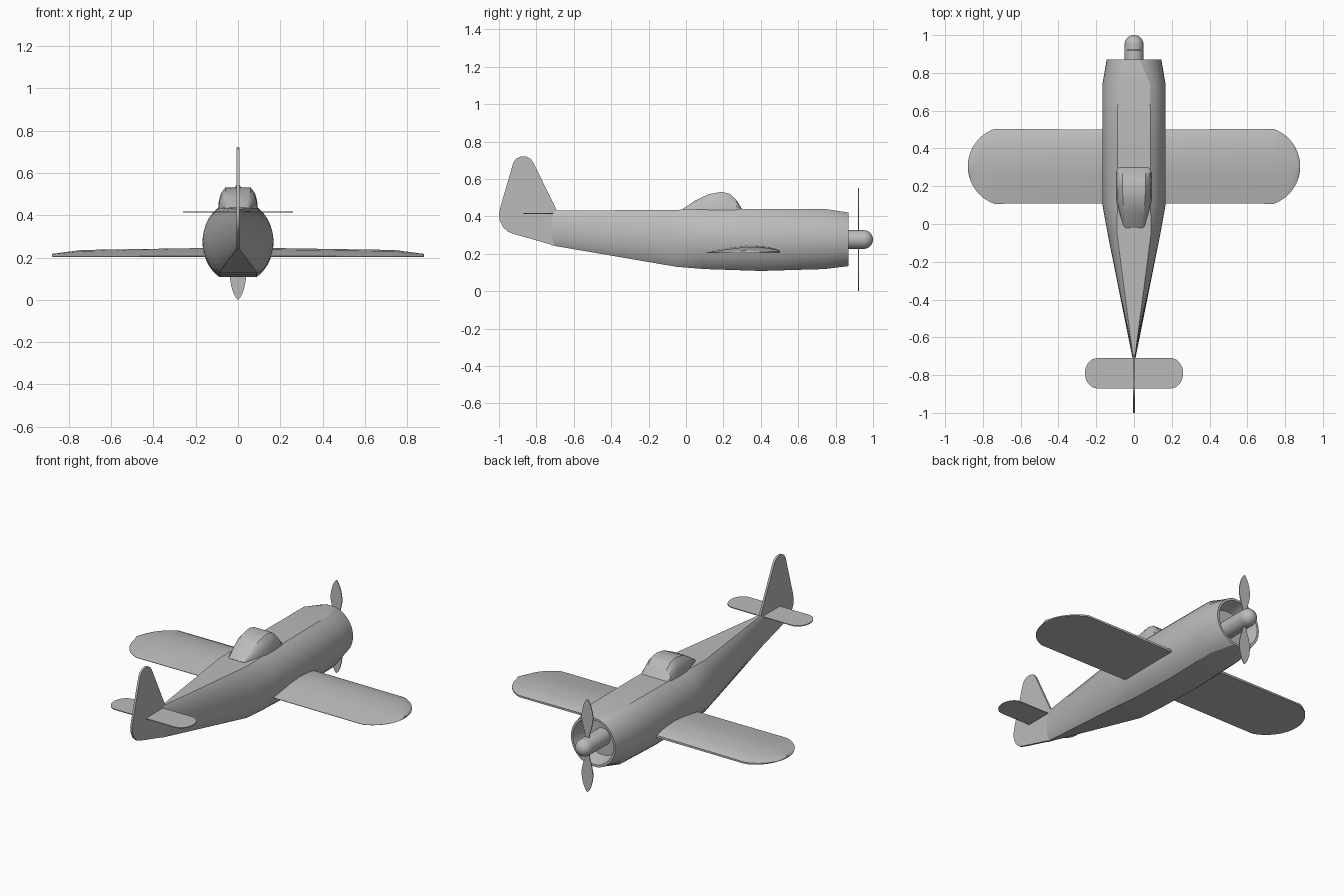
import bpy, bmesh
from math import sin, cos, pi, acos, sqrt, radians
from mathutils import Vector

cube = bpy.data.objects.get("Cube")
if cube:
    bpy.data.objects.remove(cube, do_unlink=True)

GREY = (0.5, 0.5, 0.5, 1)
paint = bpy.data.materials.new("plain grey")
paint.use_nodes = True
paint.diffuse_color = GREY
paint.node_tree.nodes["Principled BSDF"].inputs["Base Color"].default_value = GREY


def loft(name, sections, angle=30):
    """Skin a list of equal-length closed cross-sections and cap both ends."""
    bm = bmesh.new()
    rings = [[bm.verts.new(p) for p in s] for s in sections]
    n = len(rings[0])
    for a, b in zip(rings, rings[1:]):
        for i in range(n):
            j = (i + 1) % n
            bm.faces.new((a[i], a[j], b[j], b[i]))
    bm.faces.new(rings[0])
    bm.faces.new(rings[-1])
    bmesh.ops.remove_doubles(bm, verts=bm.verts, dist=0.0001)
    bmesh.ops.recalc_face_normals(bm, faces=bm.faces)
    mesh = bpy.data.meshes.new(name)
    bm.to_mesh(mesh)
    bm.free()
    mesh.materials.append(paint)
    mesh.shade_smooth()
    mesh.set_sharp_from_angle(angle=radians(angle))
    obj = bpy.data.objects.new(name, mesh)
    bpy.context.collection.objects.link(obj)
    return obj


def plate(name, points, thickness):
    """Flat outline thickened evenly to both sides."""
    half = Vector(thickness) / 2
    return loft(name, [[Vector(p) - half for p in points],
                       [Vector(p) + half for p in points]])


# Fuselage: round sides between a flat belly and a flat back
def body_section(y, width, flat, bottom, top, steps=14):
    end = acos(flat / width)
    mid, high = (top + bottom) / 2, (top - bottom) / 2
    side = []
    for i in range(steps + 1):
        t = end * (2 * i / steps - 1)
        side.append((width * cos(t), y, mid + high * sin(t) / sin(end)))
    return side + [(-x, y, z) for x, y, z in reversed(side)]


loft("fuselage", [body_section(*s) for s in (
    (-0.72, 0.006, 0.003, 0.245, 0.43),
    (-0.05, 0.140, 0.090, 0.130, 0.435),
    (0.10, 0.167, 0.088, 0.118, 0.437),
    (0.40, 0.168, 0.088, 0.108, 0.440),
    (0.74, 0.167, 0.085, 0.118, 0.440),
    # cowl rim, then the hollow intake
    (0.87, 0.145, 0.030, 0.134, 0.420),
    (0.87, 0.132, 0.027, 0.147, 0.407),
    (0.78, 0.110, 0.022, 0.168, 0.386))], 25)

# Canopy: y, half width at base, height of roof
canopy = []
for y, w, top in ((-0.02, 0.055, 0.437), (0.05, 0.075, 0.485),
                  (0.12, 0.092, 0.518), (0.19, 0.094, 0.531),
                  (0.235, 0.094, 0.520), (0.27, 0.093, 0.487),
                  (0.30, 0.092, 0.438)):
    h = top - 0.43
    half = [(w, y, 0.43), (w * 0.96, y, 0.43 + h * 0.4),
            (w * 0.85, y, 0.43 + h * 0.75), (w * 0.64, y, top)]
    canopy.append(half + [(-a, b, c) for a, b, c in reversed(half)])
loft("canopy", canopy, 25)

# Wing: flat-bottomed aerofoil with round tips, carried through the body
AEROFOIL = ((-1, 0.003), (-0.6, 0.021), (-0.2, 0.036), (0.2, 0.044),
            (0.6, 0.038), (0.88, 0.026), (1, 0.014))


def wing_section(x):
    ax = abs(x)
    chord = 0.195 if ax < 0.74 else sqrt(max(0.21 ** 2 - (ax - 0.67) ** 2, 0.00002))
    thick = 1 - 0.27 * ax / 0.74 if ax < 0.74 else 0.73 - 3 * (ax - 0.74)
    upper = [(x, 0.305 + u * chord, 0.204 + t * thick) for u, t in AEROFOIL]
    return upper + [(x, 0.305 + u * chord, 0.204) for u in (1, -1)]


tip = [0.74 + 0.14 * sin(pi / 2 * i / 10) for i in range(11)]
loft("wing", [wing_section(x) for x in [-t for t in reversed(tip)] + [0] + tip], 35)

# Tailplane with half-round ends
tail = []
for side in (1, -1):
    for i in range(17):
        a = pi * (i / 16 - 0.5)
        tail.append((side * (0.195 + 0.065 * cos(a)),
                     -0.79 + side * 0.08 * sin(a), 0.416))
plate("tailplane", tail, (0, 0, 0.005))

# Fin and rudder
fin = ((-0.69, 0.43), (-0.815, 0.685), (-0.83, 0.707), (-0.85, 0.718),
       (-0.87, 0.721), (-0.89, 0.718), (-0.91, 0.707), (-0.924, 0.685),
       (-0.992, 0.45), (-1, 0.41), (-0.995, 0.375), (-0.977, 0.34),
       (-0.95, 0.317), (-0.915, 0.304), (-0.69, 0.24))
plate("tail_fin", [(0, y, z) for y, z in fin], (0.012, 0, 0))

# Propeller hub: shaft with a domed nose
AXIS = 0.276


def ring(y, r):
    return [(r * cos(2 * pi * i / 32), y, AXIS + r * sin(2 * pi * i / 32))
            for i in range(32)]


dome = [(0.95 + 0.05 * sin(pi / 2 * i / 8), max(0.05 * cos(pi / 2 * i / 8), 0.001))
        for i in range(9)]
loft("propeller_hub", [ring(y, r) for y, r in [(0.775, 0.05)] + dome])

# Propeller blades: radius and half width
BLADE = ((0.03, 0.010), (0.07, 0.015), (0.11, 0.028), (0.15, 0.036),
         (0.18, 0.037), (0.21, 0.032), (0.24, 0.023), (0.262, 0.012),
         (0.275, 0.002))
for name, s in (("upper_blade", 1), ("lower_blade", -1)):
    outline = [(w, 0.922, AXIS + s * r) for r, w in BLADE]
    outline += [(-x, y, z) for x, y, z in reversed(outline)]
    plate(name, outline, (0, 0.005, 0))
